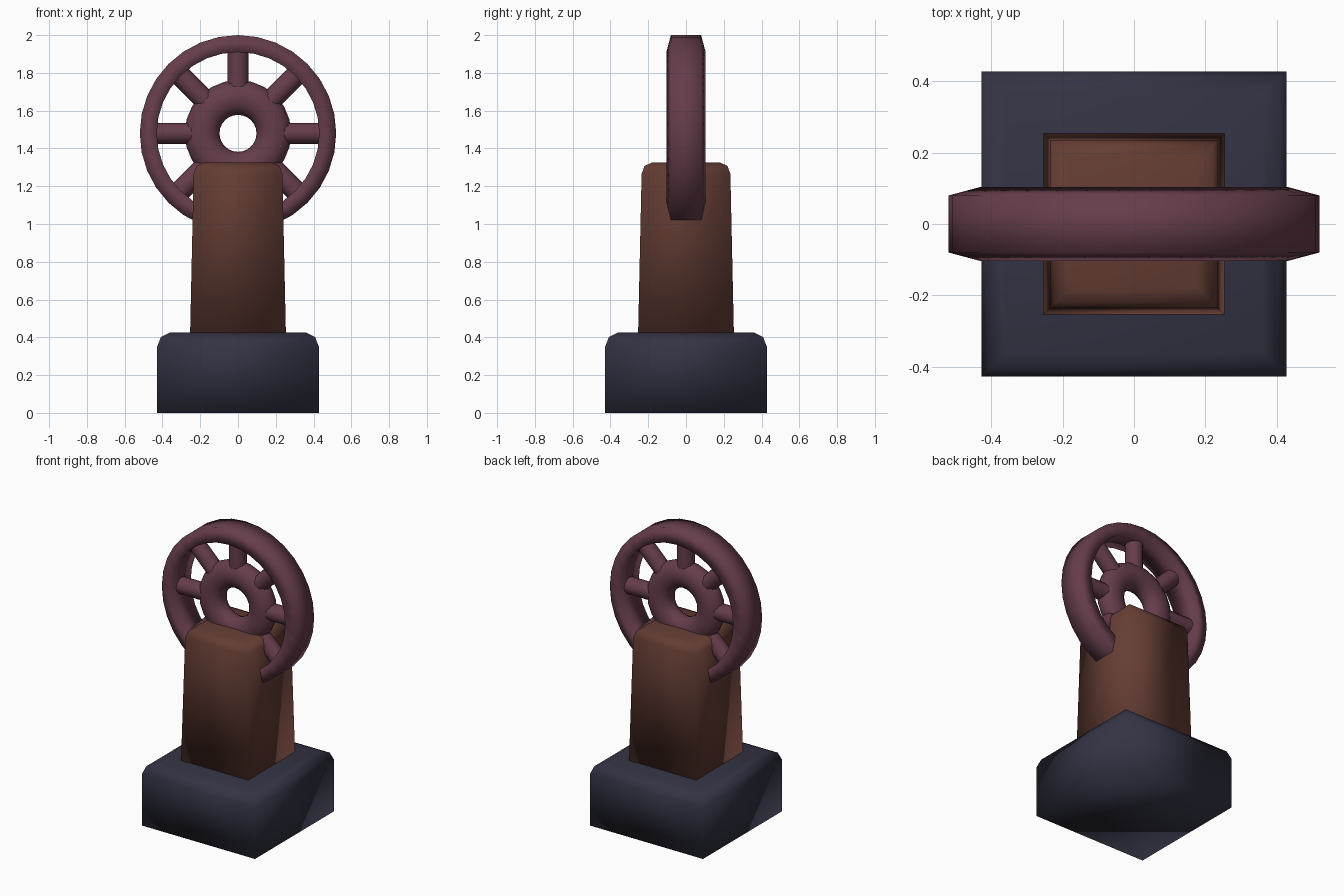
import bpy, bmesh, math
from mathutils import Matrix, Vector

if "Cube" in bpy.data.objects:
    bpy.data.objects.remove(bpy.data.objects["Cube"])

WHEEL_Z = 1.48


def material(name, rgb):
    m = bpy.data.materials.new(name)
    m.diffuse_color = (*rgb, 1)
    m.use_nodes = True
    m.node_tree.nodes["Principled BSDF"].inputs["Base Color"].default_value = m.diffuse_color
    return m


NAVY = material("dark navy", (0.033, 0.033, 0.058))
BROWN = material("brown", (0.127, 0.046, 0.034))
MAROON = material("maroon", (0.130, 0.046, 0.070))


def finish(name, bm, mat):
    """Turn a bmesh into a smooth-shaded object."""
    bmesh.ops.recalc_face_normals(bm, faces=bm.faces)
    for f in bm.faces:
        f.smooth = True
    mesh = bpy.data.meshes.new(name)
    bm.to_mesh(mesh)
    bm.free()
    mesh.materials.append(mat)
    ob = bpy.data.objects.new(name, mesh)
    bpy.context.collection.objects.link(ob)
    return ob


def square_stack(name, levels, mat):
    """Closed block from square outlines given as (half width, height)."""
    bm = bmesh.new()
    rings = [[bm.verts.new((sx * h, sy * h, z))
              for sx, sy in ((-1, -1), (1, -1), (1, 1), (-1, 1))] for h, z in levels]
    for a, b in zip(rings, rings[1:]):
        for i in range(4):
            j = (i + 1) % 4
            bm.faces.new((a[i], a[j], b[j], b[i]))
    bm.faces.new(rings[0])
    bm.faces.new(rings[-1])
    return finish(name, bm, mat)


def wheel_ring(name, section, steps, mat):
    """Sweep a closed (radius, y) section around the wheel axis."""
    bm = bmesh.new()
    loops = []
    for k in range(steps):
        a = 2 * math.pi * k / steps
        loops.append([bm.verts.new((r * math.sin(a), y, WHEEL_Z + r * math.cos(a)))
                      for r, y in section])
    n = len(section)
    for k in range(steps):
        a, b = loops[k], loops[(k + 1) % steps]
        for i in range(n):
            j = (i + 1) % n
            bm.faces.new((a[i], a[j], b[j], b[i]))
    return finish(name, bm, mat)


# Plinth and tapered post with rounded top edges
square_stack("base", [(0.428, 0), (0.428, 0.35), (0.408, 0.402), (0.36, 0.425)], NAVY)
square_stack("post", [(0.254, 0.40), (0.235, 1.265), (0.22, 1.307), (0.18, 1.325)], BROWN)

# Wheel rim: wide band with sides tapering toward the outside
wheel_ring("wheel_rim", [(0.43, -0.104), (0.52, -0.08), (0.52, 0.08), (0.43, 0.104)], 32, MAROON)

# Hub: flattened doughnut
hub = [(0.19 + 0.092 * math.cos(t), 0.072 * math.sin(t))
       for t in (2 * math.pi * i / 12 for i in range(12))]
wheel_ring("wheel_hub", hub, 24, MAROON)

# Eight round spokes between hub and rim
bm = bmesh.new()
for k in range(8):
    place = (Matrix.Translation((0, 0, WHEEL_Z))
             @ Matrix.Rotation(k * math.pi / 4, 4, 'Y')
             @ Matrix.Translation((0, 0, 0.33)))
    bmesh.ops.create_cone(bm, cap_ends=False, segments=12, radius1=0.056,
                          radius2=0.056, depth=0.23, matrix=place)
finish("wheel_spokes", bm, MAROON)
